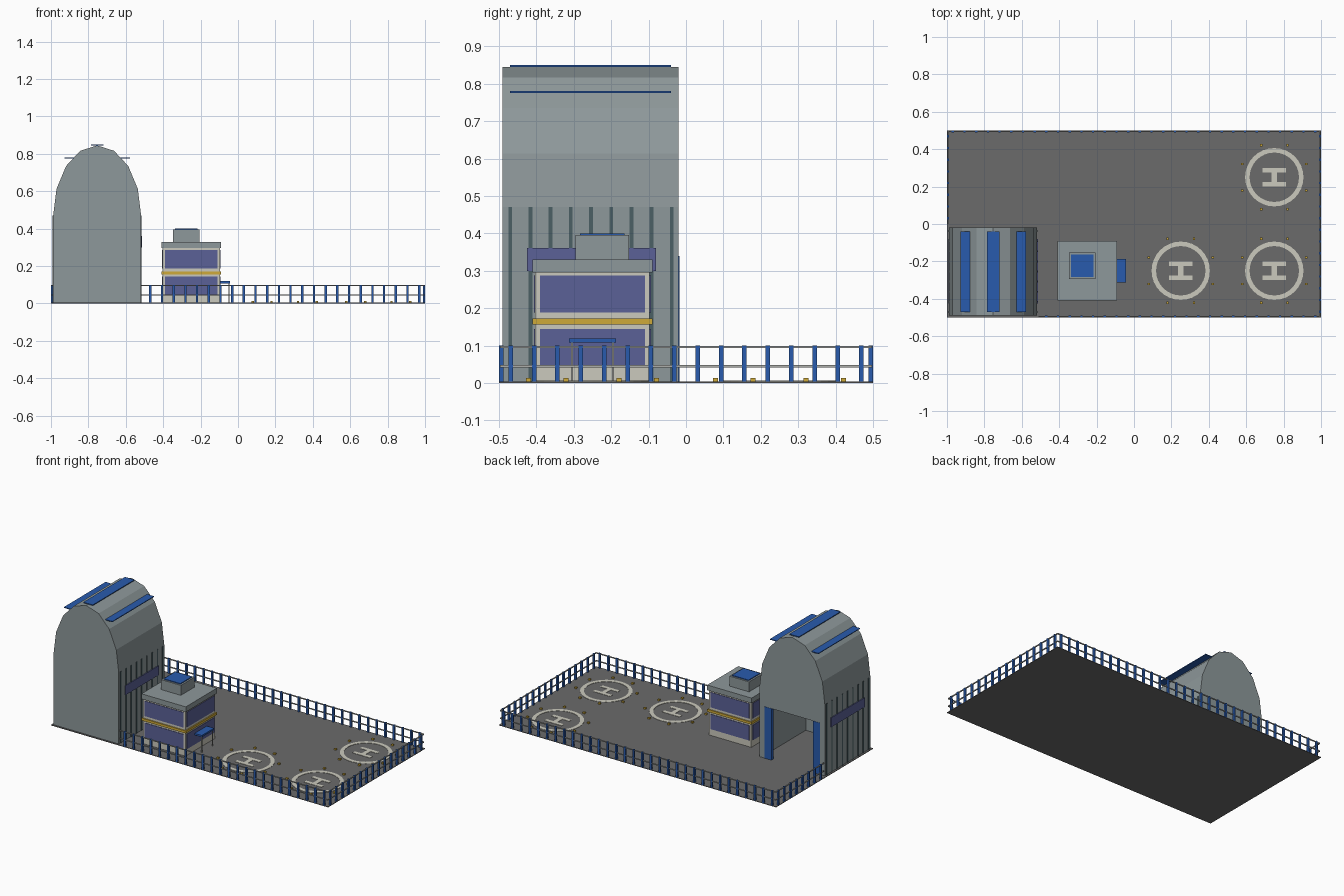
import bpy, bmesh, math
from mathutils import Matrix, Vector

if "Cube" in bpy.data.objects:
    bpy.data.objects.remove(bpy.data.objects["Cube"])


def material(name, r, g, b):
    m = bpy.data.materials.new(name)
    m.diffuse_color = (r, g, b, 1)
    m.use_nodes = True
    m.node_tree.nodes["Principled BSDF"].inputs["Base Color"].default_value = m.diffuse_color
    return m


ASPHALT = material("asphalt grey", 0.145, 0.145, 0.145)
STEEL = material("steel grey", 0.27, 0.315, 0.325)
RIB = material("dark rib", 0.07, 0.115, 0.13)
BLUE = material("blue", 0.022, 0.105, 0.42)
GLASS = material("violet glass", 0.105, 0.12, 0.31)
WALL = material("off white", 0.6, 0.59, 0.51)
YELLOW = material("yellow", 0.62, 0.4, 0.04)
RAIL = material("rail grey", 0.42, 0.43, 0.41)


def finish(name, bm, mat):
    bmesh.ops.recalc_face_normals(bm, faces=bm.faces)
    me = bpy.data.meshes.new(name)
    bm.to_mesh(me)
    bm.free()
    me.materials.append(mat)
    ob = bpy.data.objects.new(name, me)
    bpy.context.collection.objects.link(ob)
    return ob


def boxes(name, mat, items):
    """One object from boxes given as (x0, x1, y0, y1, z0, z1)."""
    bm = bmesh.new()
    for x0, x1, y0, y1, z0, z1 in items:
        m = Matrix.Translation(((x0 + x1) / 2, (y0 + y1) / 2, (z0 + z1) / 2))
        m = m @ Matrix.Diagonal((x1 - x0, y1 - y0, z1 - z0, 1))
        bmesh.ops.create_cube(bm, size=1, matrix=m)
    return finish(name, bm, mat)


def extrude_y(name, mat, outline, y0, y1):
    """Extrude an x-z outline along y."""
    bm = bmesh.new()
    face = bm.faces.new([bm.verts.new((x, y0, z)) for x, z in outline])
    geo = bmesh.ops.extrude_face_region(bm, geom=[face])["geom"]
    verts = [v for v in geo if isinstance(v, bmesh.types.BMVert)]
    bmesh.ops.translate(bm, verts=verts, vec=Vector((0, y1 - y0, 0)))
    return finish(name, bm, mat)


# Ground slab
G = 0.004
boxes("ground", ASPHALT, [(-1, 1, -0.5, 0.5, 0, G)])

# Hangar: hollow arched shell, closed front, open doorway at the back
HX, HY0, HY1, SPRING = -0.753, -0.49, -0.02, 0.47


def arch(rx, rz):
    pts = [(HX + rx * math.cos(math.pi * i / 8), SPRING + rz * math.sin(math.pi * i / 8))
           for i in range(9)]
    return [(HX + rx, 0.001)] + pts + [(HX - rx, 0.001)]


outer = arch(0.235, 0.375)
extrude_y("hangar_shell", STEEL, outer + arch(0.223, 0.363)[::-1], HY0 + 0.012, HY1 - 0.012)
extrude_y("hangar_front_wall", STEEL, outer, HY0, HY0 + 0.012)
DW, DH = 0.2, 0.34
doorway = [(HX - DW, 0.001), (HX - DW, DH), (HX + DW, DH), (HX + DW, 0.001)]
extrude_y("hangar_back_wall", STEEL, outer + doorway, HY1 - 0.012, HY1)
boxes("hangar_doors", BLUE, [(HX + s * 0.175 - 0.025, HX + s * 0.175 + 0.025,
                              HY1 - 0.02, HY1 + 0.002, G, DH) for s in (-1, 1)])

# Ribs and strip windows on both hangar sides
ribs, strips = [], []
for s in (-1, 1):
    a, b, c = (HX + s * d for d in (0.23, 0.238, 0.24))
    for i in range(9):
        y = -0.47 + i * 0.054
        ribs.append((min(a, b), max(a, b), y - 0.005, y + 0.005, G, SPRING))
    strips.append((min(a, c), max(a, c), -0.425, -0.08, 0.3, 0.361))
boxes("hangar_ribs", RIB, ribs)
boxes("hangar_windows", GLASS, strips)

# Flat roof panels above the hangar
boxes("roof_panels", BLUE, [(x - w, x + w, -0.47, -0.04, z, z + 0.005)
                            for x, w, z in ((HX, 0.034, 0.845), (HX - 0.15, 0.025, 0.775),
                                            (HX + 0.15, 0.025, 0.775))])

# Control building
C = -0.25


def square(r, z0, z1, cx=C, cy=C):
    return (cx - r, cx + r, cy - r, cy + r, z0, z1)


boxes("building_walls", WALL, [square(0.153, G, 0.296)])
boxes("building_band", YELLOW, [square(0.16, 0.156, 0.172)])
boxes("building_roof", STEEL, [square(0.16, 0.296, 0.33),
                               square(0.071, 0.33, 0.395, -0.277, -0.224)])
boxes("roof_hatch", BLUE, [square(0.06, 0.395, 0.4, -0.277, -0.224)])
panes = []
for z0, z1 in ((0.046, 0.144), (0.188, 0.287)):
    panes.append((C - 0.14, C + 0.14, C - 0.156, C + 0.156, z0, z1))
    panes.append((C - 0.156, C + 0.156, C - 0.14, C + 0.14, z0, z1))
boxes("building_windows", GLASS, panes)

# Entrance canopy on posts
boxes("canopy", BLUE, [(-0.1, -0.042, C - 0.063, C + 0.063, 0.108, 0.119)])
boxes("canopy_posts", RAIL, [(-0.05, -0.045, C + s * 0.055 - 0.0025, C + s * 0.055 + 0.0025,
                              G, 0.108) for s in (-1, 1)])

# Landing pads: painted ring, letter-shaped bars and edge lights
bm_ring = bmesh.new()
bars, lights = [], []
ZP = G + 0.002
for cx, cy in ((0.25, -0.25), (0.75, -0.25), (0.75, 0.25)):
    N = 32
    rings = [[bm_ring.verts.new((cx + r * math.cos(2 * math.pi * i / N),
                                 cy + r * math.sin(2 * math.pi * i / N), z))
              for i in range(N)]
             for r, z in ((0.132, G), (0.132, ZP), (0.156, ZP), (0.156, G))]
    for a, b in zip(rings, rings[1:] + rings[:1]):
        for i in range(N):
            j = (i + 1) % N
            bm_ring.faces.new((a[i], a[j], b[j], b[i]))
    for s in (-1, 1):
        y = cy + s * 0.038
        bars.append((cx - 0.063, cx + 0.063, y - 0.012, y + 0.012, G, ZP))
    bars.append((cx - 0.014, cx + 0.014, cy - 0.026, cy + 0.026, G, ZP))
    for k in range(8):
        t = math.radians(22.5 + 45 * k)
        lights.append(square(0.0065, G, 0.013, cx + 0.185 * math.cos(t),
                             cy + 0.185 * math.sin(t)))
finish("pad_rings", bm_ring, WALL)
boxes("pad_marks", WALL, bars)
boxes("pad_lights", YELLOW, lights)

# Perimeter fence, left out around the hangar
posts, rails = [], []
E, STEP, P = 0.006, 0.0625, 0.006
LX, LY = 1 - E, 0.5 - E
for i in range(32):
    x = -1 + STEP * (i + 0.5)
    posts.append(square(P, G, 0.1, x, LY))
    if x > -0.5:
        posts.append(square(P, G, 0.1, x, -LY))
for i in range(16):
    y = -0.5 + STEP * (i + 0.5)
    posts.append(square(P, G, 0.1, LX, y))
    if y > 0:
        posts.append(square(P, G, 0.1, -LX, y))
for z in (0.045, 0.096):
    h = 0.003
    rails += [(-LX, LX, LY - h, LY + h, z - h, z + h),
              (-0.51, LX, -LY - h, -LY + h, z - h, z + h),
              (LX - h, LX + h, -LY, LY, z - h, z + h),
              (-LX - h, -LX + h, 0, LY, z - h, z + h)]
boxes("fence_posts", BLUE, posts)
boxes("fence_rails", RAIL, rails)
